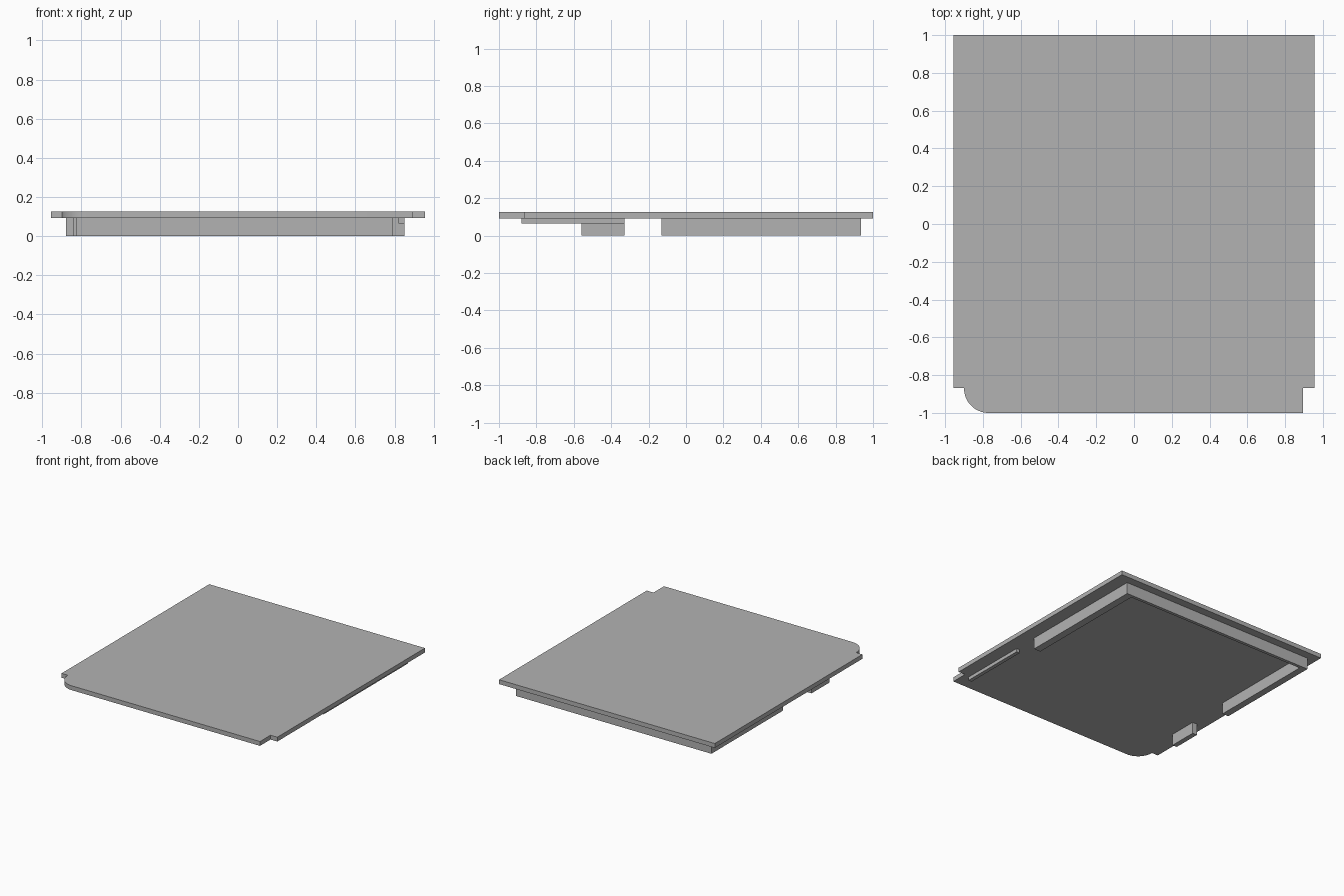
import bpy, bmesh, math

cube = bpy.data.objects.get("Cube")
if cube:
    bpy.data.objects.remove(cube)

GREY = (0.45, 0.45, 0.45, 1)
mat = bpy.data.materials.new("plain grey")
mat.use_nodes = True
mat.diffuse_color = GREY
mat.node_tree.nodes["Principled BSDF"].inputs["Base Color"].default_value = GREY

PLATE_LOW, PLATE_TOP = 0.092, 0.127


def prism(name, outline, low, high):
    """Extrude a flat outline from low to high."""
    bm = bmesh.new()
    face = bm.faces.new([bm.verts.new((x, y, low)) for x, y in outline])
    new = bmesh.ops.extrude_face_region(bm, geom=[face])["geom"]
    top = [v for v in new if isinstance(v, bmesh.types.BMVert)]
    bmesh.ops.translate(bm, verts=top, vec=(0, 0, high - low))
    bmesh.ops.recalc_face_normals(bm, faces=bm.faces)
    mesh = bpy.data.meshes.new(name)
    bm.to_mesh(mesh)
    bm.free()
    mesh.materials.append(mat)
    obj = bpy.data.objects.new(name, mesh)
    bpy.context.collection.objects.link(obj)
    return obj


def rectangle(x0, x1, y0, y1):
    return [(x0, y0), (x1, y0), (x1, y1), (x0, y1)]


# Cover plate: notched front corners, one of them rounded
R, STEP = 0.13, -0.867
arc = [(-0.9 + R - R * math.cos(a), -1 + R - R * math.sin(a))
       for a in (math.pi / 2 * i / 16 for i in range(17))]
plate = prism("cover_plate",
              [(-0.955, 1), (-0.955, STEP), (-0.9, STEP)] + arc[1:]
              + [(0.895, -1), (0.895, STEP), (0.955, STEP), (0.955, 1)],
              PLATE_LOW, PLATE_TOP)
bpy.context.view_layer.objects.active = plate
plate.select_set(True)
bpy.ops.object.shade_smooth_by_angle()

# Rim under the plate: a U of two unequal side ribs and a thin back rib
prism("rim_ribs",
      [(-0.88, 0.03), (-0.825, 0.03), (-0.825, 0.91), (0.79, 0.91),
       (0.79, -0.13), (0.85, -0.13), (0.85, 0.935), (-0.88, 0.935)],
      0, PLATE_LOW)

# Separate locating pieces near the front
prism("locating_block", rectangle(-0.88, -0.84, -0.56, -0.33), 0, PLATE_LOW)
prism("low_rib", rectangle(0.82, 0.85, -0.88, -0.33), 0.065, PLATE_LOW)
